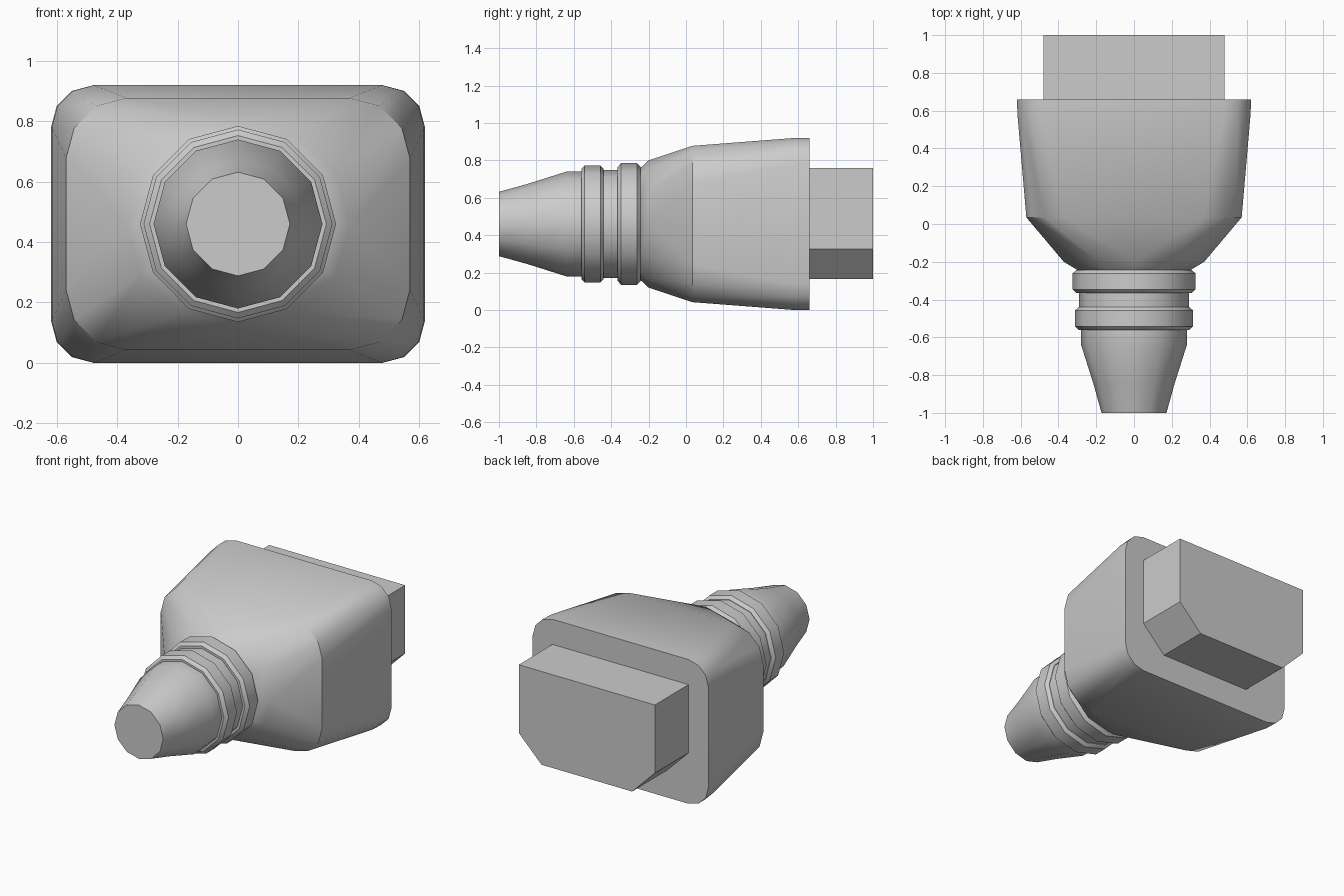
import bpy, bmesh, math

cube = bpy.data.objects.get("Cube")
if cube:
    bpy.data.objects.remove(cube)

AXIS_Z = 0.46

grey = bpy.data.materials.new("plain_grey")
grey.use_nodes = True
colour = (0.6, 0.6, 0.6, 1)
grey.diffuse_color = colour
grey.node_tree.nodes["Principled BSDF"].inputs["Base Color"].default_value = colour


def rounded_section(half_x, half_z, rx, rz):
    """Rounded rectangle, four points per corner."""
    points = []
    for corner in range(4):
        sx = 1 if corner in (0, 3) else -1
        sz = 1 if corner < 2 else -1
        for step in range(4):
            a = math.radians(corner * 90 + step * 30)
            points.append((sx * (half_x - rx) + rx * math.cos(a),
                           sz * (half_z - rz) + rz * math.sin(a)))
    return points


def loft(name, sections, seam=False):
    """Skin a list of (y, outline) sections and cap both ends."""
    bm = bmesh.new()
    rings = [[bm.verts.new((x, y, AXIS_Z + z)) for x, z in outline]
             for y, outline in sections]
    n = len(rings[0])
    for a, b in zip(rings, rings[1:]):
        for i in range(n):
            j = (i + 1) % n
            bm.faces.new((a[i], a[j], b[j], b[i]))
    bm.faces.new(rings[0])
    bm.faces.new(rings[-1])
    bmesh.ops.remove_doubles(bm, verts=bm.verts, dist=0.0005)
    bmesh.ops.recalc_face_normals(bm, faces=bm.faces)
    mesh = bpy.data.meshes.new(name)
    bm.to_mesh(mesh)
    bm.free()
    mesh.materials.append(grey)
    obj = bpy.data.objects.new(name, mesh)
    bpy.context.collection.objects.link(obj)
    bpy.ops.object.select_all(action='DESELECT')
    obj.select_set(True)
    bpy.context.view_layer.objects.active = obj
    bpy.ops.object.shade_smooth_by_angle(angle=math.radians(35))
    if seam:
        # Hard seam along the right-hand side
        sharp = mesh.attributes.get("sharp_edge") or \
            mesh.attributes.new("sharp_edge", 'BOOLEAN', 'EDGE')
        for edge in mesh.edges:
            ends = [mesh.vertices[v].co for v in edge.vertices]
            if all(abs(p.z - AXIS_Z) < 0.001 and p.x < 0 for p in ends):
                sharp.data[edge.index].value = True
    return obj


# Tapered cable sleeve with two chamfered collars
profile = [(-1.0, 0.172), (-0.845, 0.215), (-0.64, 0.28), (-0.56, 0.28)]
for start, end, radius in ((-0.56, -0.44, 0.313), (-0.365, -0.243, 0.325)):
    profile += [(start, radius - 0.02), (start + 0.018, radius),
                (end - 0.018, radius), (end, radius - 0.02)]
    if start < -0.5:
        profile += [(end, 0.29), (-0.365, 0.29)]
loft("cable_sleeve", [(y, rounded_section(r, r, r, r)) for y, r in profile], seam=True)

# Housing: round neck blending to a rounded box
housing = [
    (-0.243, 0.30, 0.30, 0.30, 0.30),
    (-0.20, 0.372, 0.34, 0.372, 0.34),
    (0.035, 0.57, 0.418, 0.20, 0.20),
    (0.58, 0.617, 0.46, 0.14, 0.14),
    (0.66, 0.62, 0.46, 0.14, 0.14),
]
loft("housing", [(y, rounded_section(*size)) for y, *size in housing])

# Plug tip with two cut lower corners
right_half = [(0.32, -0.295), (0.48, -0.135), (0.48, 0.30)]
outline = right_half + [(-x, z) for x, z in reversed(right_half)]
loft("plug_tip", [(0.65, outline), (1.0, outline)])
